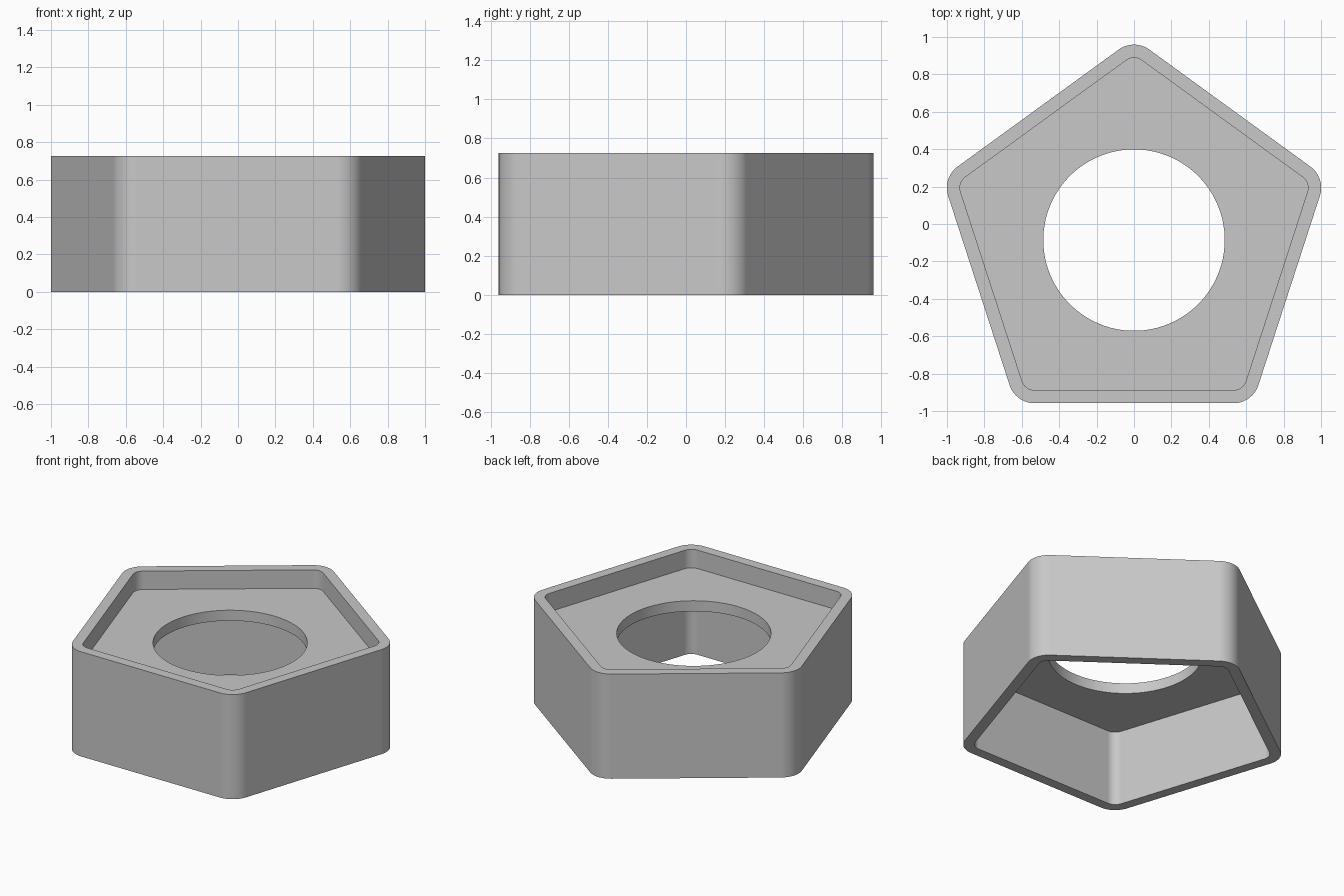
import bpy, bmesh
from math import sin, cos, pi, radians

cube = bpy.data.objects.get("Cube")
if cube:
    bpy.data.objects.remove(cube, do_unlink=True)

SIDES, STEPS = 5, 16
CENTRE_Y = -0.086
CORNER = 0.905              # distance from the axis to each corner's arc centre
HOLE = 0.485
HEIGHT, FLOOR_TOP, FLOOR_BOTTOM = 0.726, 0.598, 0.525
OUTER, INNER = 0.14, 0.07   # corner radii of the wall's two faces


def pentagon(radius):
    """Rounded pentagon with one corner pointing to the back."""
    points = []
    for k in range(SIDES):
        middle = pi / 2 + k * 2 * pi / SIDES
        for i in range(STEPS + 1):
            a = middle + (i / STEPS - 0.5) * 2 * pi / SIDES
            points.append((CORNER * cos(middle) + radius * cos(a),
                           CORNER * sin(middle) + radius * sin(a) + CENTRE_Y))
    return points


def circle(radius):
    """Even circle whose points line up with those of the pentagon."""
    count = SIDES * (STEPS + 1)
    angles = [pi / 2 + (i - STEPS / 2) * 2 * pi / count for i in range(count)]
    return [(radius * cos(a), radius * sin(a) + CENTRE_Y) for a in angles]


# Cross-section of the body as a closed chain of rings
outer, inner, hole = pentagon(OUTER), pentagon(INNER), circle(HOLE)
section = [
    (outer, 0), (outer, HEIGHT),
    (inner, HEIGHT), (inner, FLOOR_TOP),
    (hole, FLOOR_TOP), (hole, FLOOR_BOTTOM),
    (inner, FLOOR_BOTTOM), (inner, 0),
]

bm = bmesh.new()
rings = [[bm.verts.new((x, y, z)) for x, y in ring] for ring, z in section]
for r, ring in enumerate(rings):
    following = rings[(r + 1) % len(rings)]
    for i in range(len(ring)):
        j = (i + 1) % len(ring)
        bm.faces.new((ring[i], ring[j], following[j], following[i]))
bmesh.ops.recalc_face_normals(bm, faces=bm.faces)

mesh = bpy.data.meshes.new("pentagon_housing")
bm.to_mesh(mesh)
bm.free()
body = bpy.data.objects.new("pentagon_housing", mesh)
bpy.context.collection.objects.link(body)

# Plain grey finish
grey = bpy.data.materials.new("light_grey")
grey.use_nodes = True
colour = (0.58, 0.58, 0.58, 1)
grey.diffuse_color = colour
grey.node_tree.nodes["Principled BSDF"].inputs["Base Color"].default_value = colour
mesh.materials.append(grey)

# Smooth corners with crisp rims
bpy.ops.object.select_all(action="DESELECT")
body.select_set(True)
bpy.context.view_layer.objects.active = body
bpy.ops.object.shade_smooth_by_angle(angle=radians(30))
weighted = body.modifiers.new("flat_sides", "WEIGHTED_NORMAL")
weighted.keep_sharp = True
